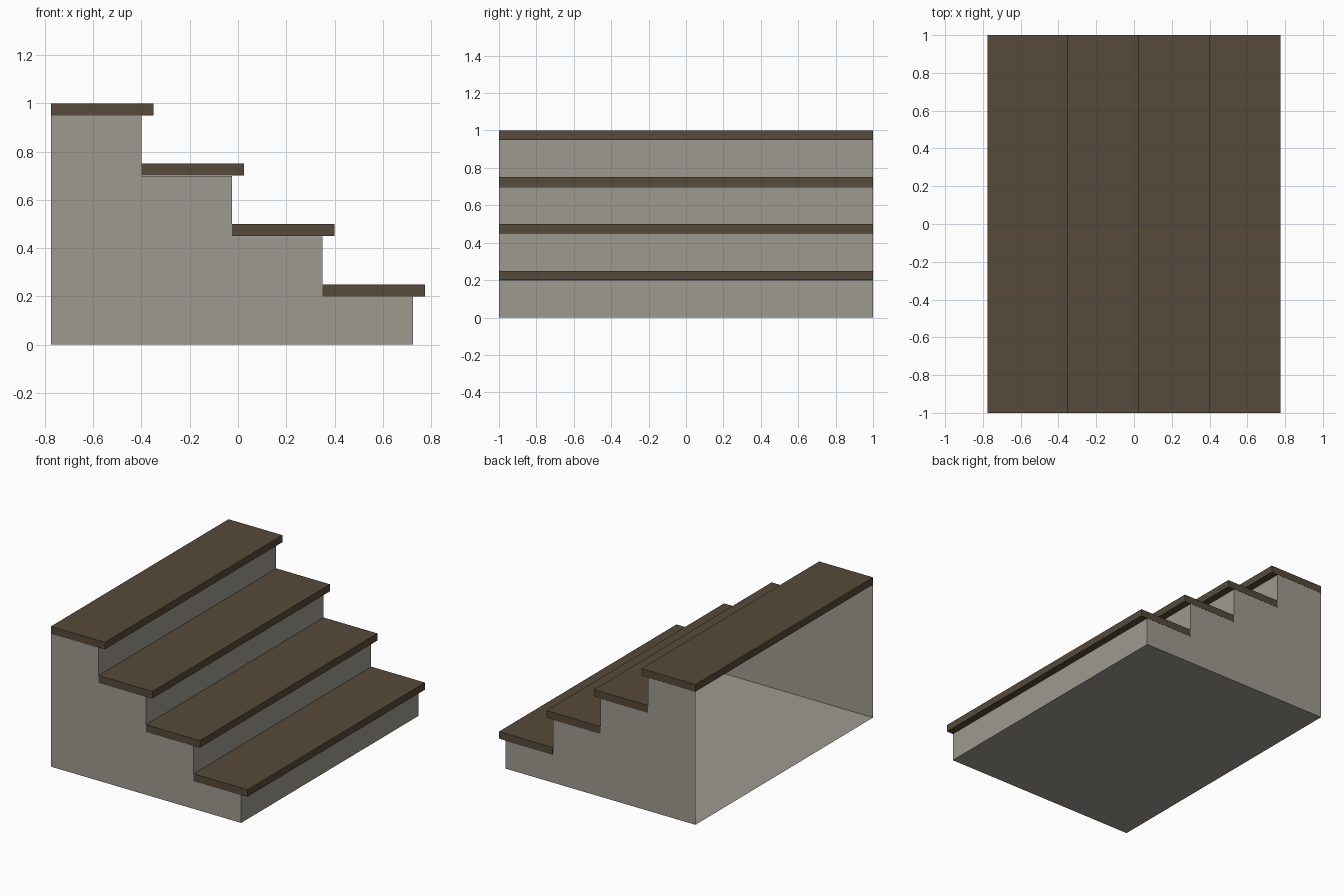
import bpy, bmesh

if "Cube" in bpy.data.objects:
    bpy.data.objects.remove(bpy.data.objects["Cube"])

STEPS, RUN, RISE = 4, 0.375, 0.25
BACK, HALF_W = -0.775, 1.0
TREAD_T, NOSE = 0.05, 0.05
GAP = 0.001  # keeps touching faces from coinciding


def material(name, rgb):
    m = bpy.data.materials.new(name)
    m.diffuse_color = (*rgb, 1)
    m.use_nodes = True
    m.node_tree.nodes["Principled BSDF"].inputs["Base Color"].default_value = m.diffuse_color
    return m


def extrude_profile(name, points, mat, open_back=False):
    """Extrude an xz outline along y; optionally leave the back wall out."""
    bm = bmesh.new()
    near = [bm.verts.new((x, -HALF_W, z)) for x, z in points]
    far = [bm.verts.new((x, HALF_W, z)) for x, z in points]
    bm.faces.new(near)
    bm.faces.new(far[::-1])
    n = len(points)
    for i in range(n):
        j = (i + 1) % n
        bm.faces.new((near[j], near[i], far[i], far[j]))
    bmesh.ops.recalc_face_normals(bm, faces=bm.faces)
    if open_back:
        back = [f for f in bm.faces if all(abs(v.co.x - BACK) < 1e-5 for v in f.verts)]
        bmesh.ops.delete(bm, geom=back, context='FACES_ONLY')
    me = bpy.data.meshes.new(name)
    bm.to_mesh(me)
    bm.free()
    me.materials.append(mat)
    ob = bpy.data.objects.new(name, me)
    bpy.context.collection.objects.link(ob)


stone = material("warm_grey", (0.337, 0.323, 0.279))
wood = material("dark_brown", (0.093, 0.067, 0.041))

# Stepped body: side walls, risers and floor, hollow and open at the back
outline = [(BACK, 0)]
x = BACK
for i in range(STEPS):
    z = RISE * (STEPS - i) - TREAD_T - GAP
    outline.append((x, z))
    x = BACK + RUN * (i + 1)
    outline.append((x, z))
outline.append((x, 0))
extrude_profile("stair_body", outline, stone, open_back=True)

# Treads with an overhanging nose
for i in range(STEPS):
    x0 = BACK + RUN * i + (GAP if i else 0)
    x1 = BACK + RUN * (i + 1) + NOSE
    top = RISE * (STEPS - i)
    low = top - TREAD_T
    extrude_profile(f"tread_{STEPS - i}",
                    [(x0, low), (x1, low), (x1, top), (x0, top)], wood)
